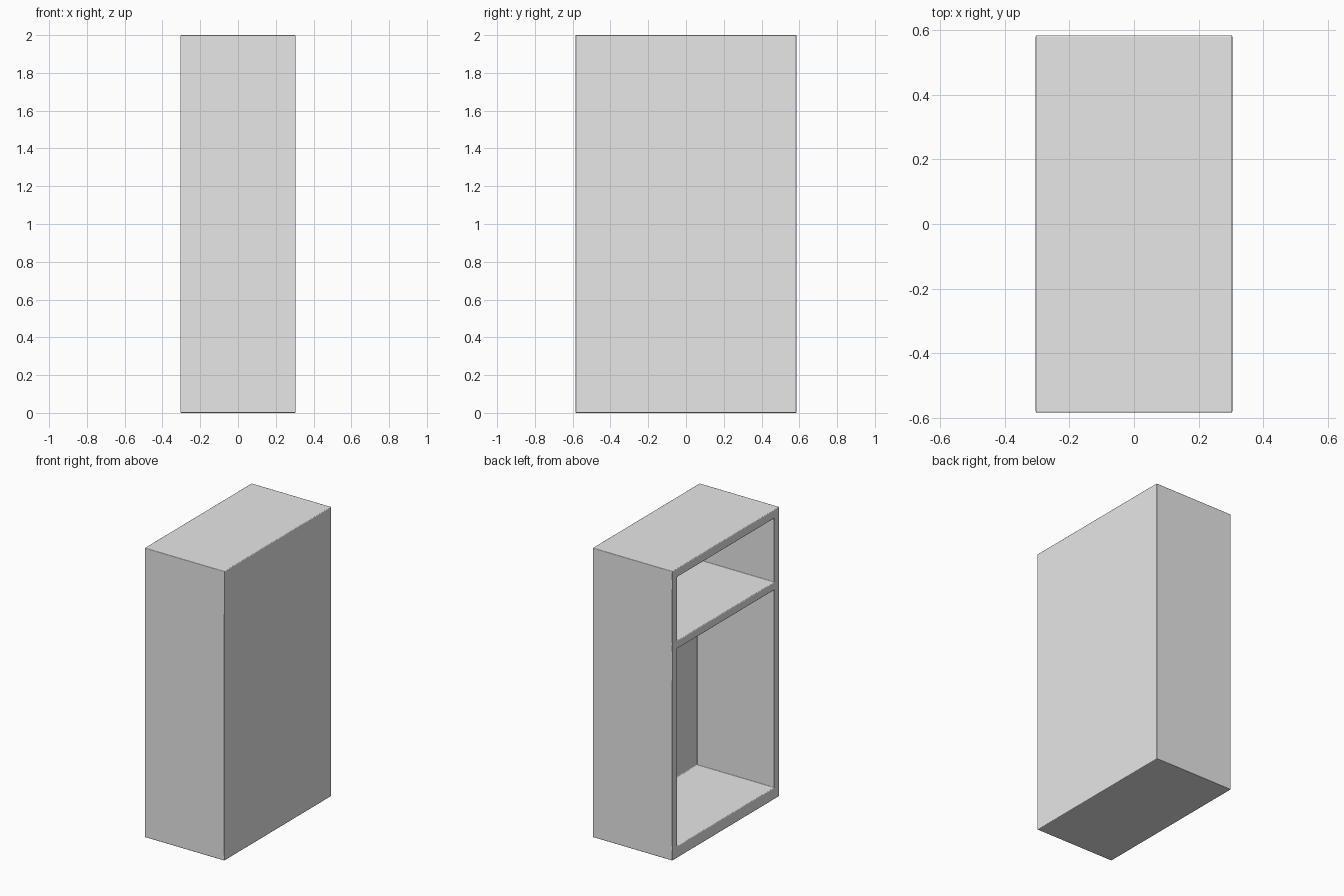
import bpy
import bmesh
from mathutils import Matrix, Vector

default = bpy.data.objects.get("Cube")
if default:
    bpy.data.objects.remove(default, do_unlink=True)

# Overall size and panel layout
WIDTH, DEPTH, HEIGHT = 0.61, 1.17, 2.0
SIDE = 0.055
BACK = 0.02
FLOOR_TOP, SHELF_BOTTOM, SHELF_TOP, CEILING = 0.08, 1.445, 1.5, 1.94

# Plain light grey
grey = bpy.data.materials.new("light grey")
grey.use_nodes = True
colour = (0.8, 0.8, 0.8, 1)
grey.diffuse_color = colour
grey.node_tree.nodes["Principled BSDF"].inputs["Base Color"].default_value = colour

# Solid block for the cabinet
bm = bmesh.new()
bmesh.ops.create_cube(bm, size=1, matrix=Matrix.Translation((0, 0, HEIGHT / 2))
                      @ Matrix.Diagonal((WIDTH, DEPTH, HEIGHT, 1)))


def open_faces():
    return [f for f in bm.faces if f.normal.x < -0.9]


def cut_open_side(point, normal):
    """Split only the open side along one panel line."""
    faces = open_faces()
    edges = {e for f in faces for e in f.edges}
    verts = {v for f in faces for v in f.verts}
    bmesh.ops.bisect_plane(bm, geom=faces + list(edges) + list(verts),
                           plane_co=point, plane_no=normal)
    bm.normal_update()


bm.normal_update()
for y in (-DEPTH / 2 + SIDE, DEPTH / 2 - SIDE):
    cut_open_side(Vector((0, y, 0)), Vector((0, 1, 0)))
for z in (FLOOR_TOP, SHELF_BOTTOM, SHELF_TOP, CEILING):
    cut_open_side(Vector((0, 0, z)), Vector((0, 0, 1)))

# Push the two compartments in as far as the back panel
compartments = []
for f in open_faces():
    c = f.calc_center_median()
    inside = FLOOR_TOP < c.z < SHELF_BOTTOM or SHELF_TOP < c.z < CEILING
    if abs(c.y) < DEPTH / 2 - SIDE and inside:
        compartments.append(f)
pushed = bmesh.ops.extrude_discrete_faces(bm, faces=compartments)["faces"]
bmesh.ops.translate(bm, verts=list({v for f in pushed for v in f.verts}),
                    vec=(WIDTH - BACK, 0, 0))
bmesh.ops.recalc_face_normals(bm, faces=bm.faces[:])

mesh = bpy.data.meshes.new("cabinet")
bm.to_mesh(mesh)
bm.free()
mesh.materials.append(grey)
cabinet = bpy.data.objects.new("cabinet", mesh)
bpy.context.collection.objects.link(cabinet)

# Softened edges
bevel = cabinet.modifiers.new("soft edges", 'BEVEL')
bevel.width = 0.005
bevel.segments = 2
bevel.limit_method = 'ANGLE'
bevel.harden_normals = True
for p in mesh.polygons:
    p.use_smooth = True
